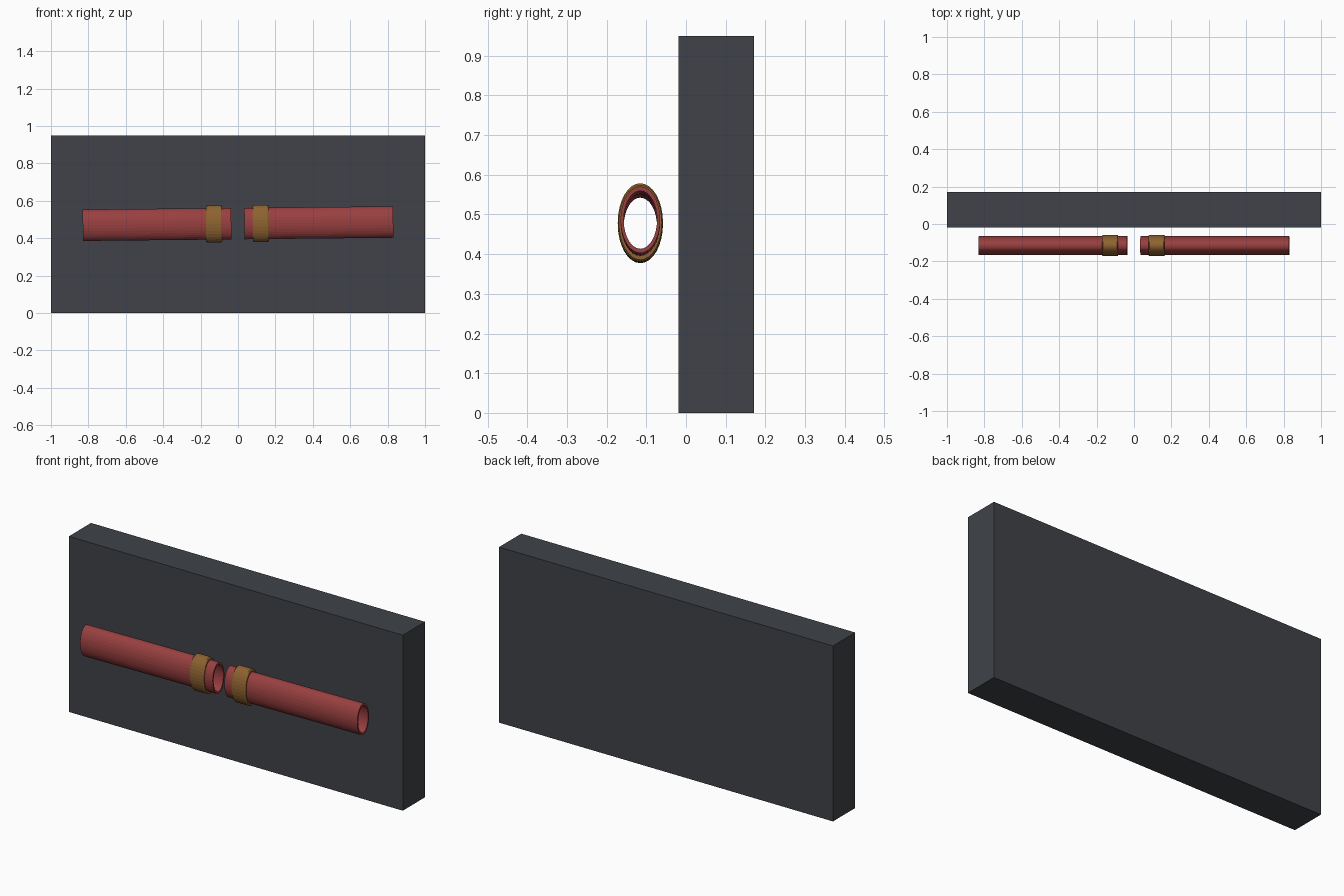
import bpy, bmesh, math
from mathutils import Matrix

if "Cube" in bpy.data.objects:
    bpy.data.objects.remove(bpy.data.objects["Cube"])

SIDES = 32
TILT = math.atan(0.0103)          # both rods share one slightly rising axis
AXIS_Y, AXIS_Z = -0.115, 0.478


def material(name, rgb):
    m = bpy.data.materials.new(name)
    m.diffuse_color = (*rgb, 1)
    m.use_nodes = True
    m.node_tree.nodes["Principled BSDF"].inputs["Base Color"].default_value = m.diffuse_color
    return m


def finish(name, bm, mat):
    bmesh.ops.recalc_face_normals(bm, faces=bm.faces)
    mesh = bpy.data.meshes.new(name)
    bm.to_mesh(mesh)
    bm.free()
    mesh.materials.append(mat)
    ob = bpy.data.objects.new(name, mesh)
    bpy.context.collection.objects.link(ob)
    return ob


def oval_sleeve(name, profile, mat):
    """Sweep a closed (x, y radius, z radius) profile around the x axis."""
    bm = bmesh.new()
    rings = []
    for x, ry, rz in profile:
        ring = []
        for i in range(SIDES):
            a = 2 * math.pi * i / SIDES
            ring.append(bm.verts.new((x, ry * math.cos(a), rz * math.sin(a))))
        rings.append(ring)
    for k, ring in enumerate(rings):
        nxt = rings[(k + 1) % len(rings)]
        for i in range(SIDES):
            j = (i + 1) % SIDES
            bm.faces.new((ring[i], ring[j], nxt[j], nxt[i]))
    ob = finish(name, bm, mat)
    ob.location = (0, AXIS_Y, AXIS_Z)
    ob.rotation_euler = (0, -TILT, 0)
    return ob


slate = material("slate", (0.05, 0.055, 0.065))
red = material("red", (0.32, 0.05, 0.05))
brass = material("brass", (0.27, 0.125, 0.03))

# Backing block
bm = bmesh.new()
bmesh.ops.create_cube(bm, size=1, matrix=Matrix.Translation((0, 0.076, 0.475))
                      @ Matrix.Diagonal((2, 0.19, 0.95, 1)))
finish("backing_block", bm, slate)

# Two hollow oval tubes, each with a collar near the gap
for side, x0, x1, c0, c1 in (("left", -0.83, -0.036, -0.171, -0.085),
                             ("right", 0.034, 0.83, 0.079, 0.165)):
    oval_sleeve(side + "_tube", [(x0, 0.05, 0.084), (x1, 0.05, 0.084),
                                 (x1, 0.042, 0.073), (x0, 0.042, 0.073)], red)
    b = 0.006
    oval_sleeve(side + "_collar", [(c0, 0.054, 0.094), (c0 + b, 0.057, 0.099),
                                   (c1 - b, 0.057, 0.099), (c1, 0.054, 0.094),
                                   (c1, 0.048, 0.081), (c0, 0.048, 0.081)], brass)
